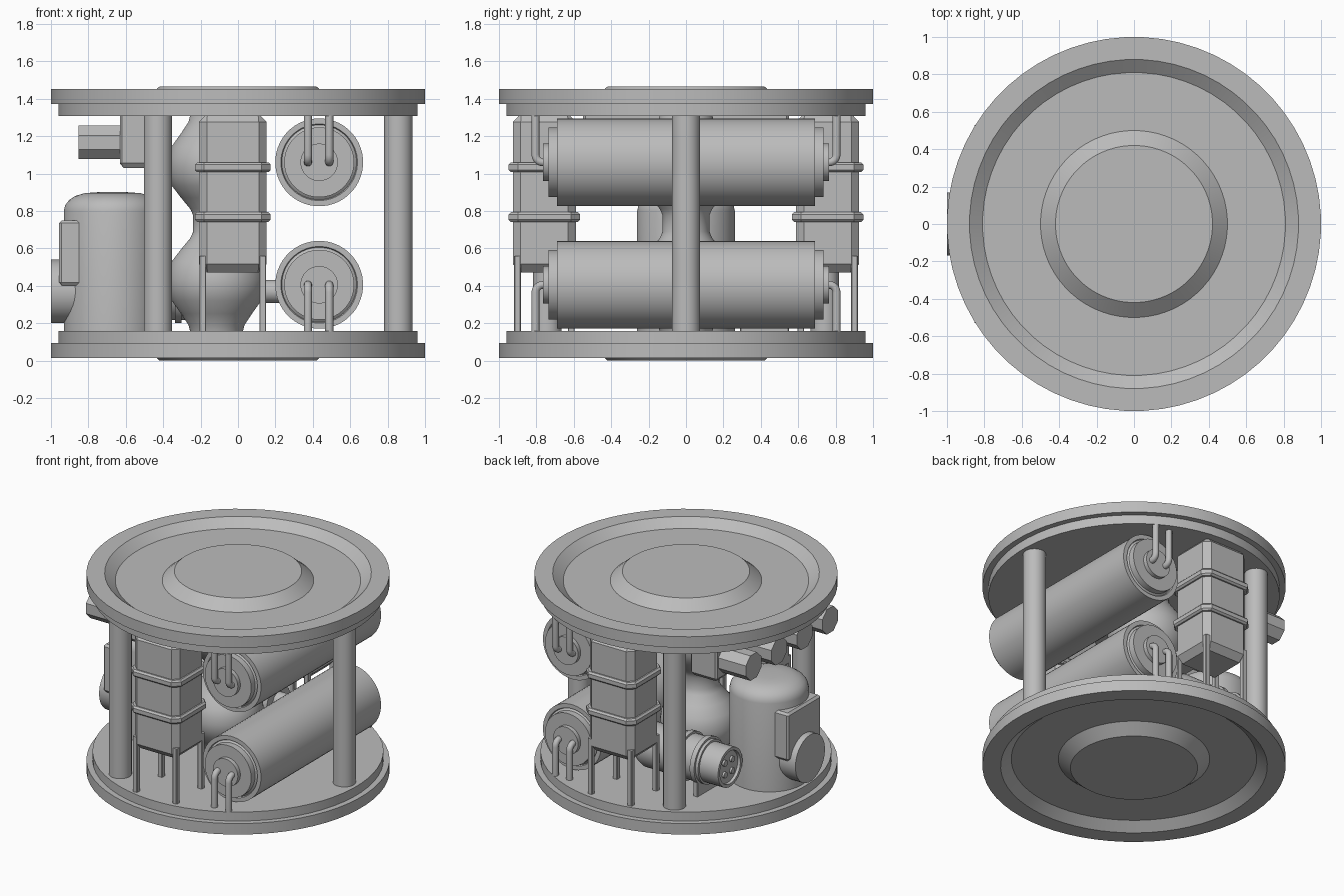
import bpy, bmesh, math
from mathutils import Vector, Matrix

if "Cube" in bpy.data.objects:
    bpy.data.objects.remove(bpy.data.objects["Cube"])

mat = bpy.data.materials.new("mid_grey")
mat.diffuse_color = (0.5, 0.5, 0.5, 1)
mat.use_nodes = True
mat.node_tree.nodes["Principled BSDF"].inputs["Base Color"].default_value = mat.diffuse_color
AX = {'X': Matrix.Rotation(math.pi / 2, 3, 'Y'), 'Y': Matrix.Rotation(-math.pi / 2, 3, 'X'),
      'Z': Matrix.Identity(3)}


def finish(name, bm, smooth=True):
    bmesh.ops.recalc_face_normals(bm, faces=bm.faces)
    me = bpy.data.meshes.new(name)
    bm.to_mesh(me)
    bm.free()
    me.materials.append(mat)
    ob = bpy.data.objects.new(name, me)
    bpy.context.collection.objects.link(ob)
    if smooth:
        bpy.ops.object.select_all(action='DESELECT')
        ob.select_set(True)
        bpy.context.view_layer.objects.active = ob
        bpy.ops.object.shade_smooth_by_angle(angle=math.radians(32))
    return ob


def loft(bm, rings):
    """Skin closed rings of points and cap both ends."""
    vs = [[bm.verts.new(p) for p in r] for r in rings]
    n = len(vs[0])
    for a, b in zip(vs, vs[1:]):
        for i in range(n):
            bm.faces.new((a[i], a[(i + 1) % n], b[(i + 1) % n], b[i]))
    bm.faces.new(vs[0][::-1])
    bm.faces.new(vs[-1])


def turned(name, prof, loc=(0, 0, 0), axis='Z', seg=32, smooth=True):
    """Turned solid from (radius, position along axis) pairs."""
    bm = bmesh.new()
    off = Vector(loc)
    rings = []
    for r, h in prof:
        rings.append([off + AX[axis] @ Vector((r * math.cos((i + .5) * math.tau / seg),
                                               r * math.sin((i + .5) * math.tau / seg), h))
                      for i in range(seg)])
    loft(bm, rings)
    return finish(name, bm, smooth)


def rod(name, r, a, b, loc, axis='Z', seg=24, smooth=True):
    return turned(name, [(r, a), (r, b)], loc, axis, seg, smooth)


def block(name, cx, cy, hx, hy, c, levels):
    """Box with chamfered upright corners; levels are (z, inset)."""
    bm = bmesh.new()
    rings = []
    for z, ins in levels:
        x, y = hx - ins, hy - ins
        k = max(c - ins, 0.004)
        rings.append([(cx + px, cy + py, z) for px, py in
                      ((x - k, -y), (x, -y + k), (x, y - k), (x - k, y),
                       (-x + k, y), (-x, y - k), (-x, -y + k), (-x + k, -y))])
    loft(bm, rings)
    return finish(name, bm, False)


def pipe(name, pts, r):
    """Round pipe through points with a rounded bend."""
    cu = bpy.data.curves.new(name, 'CURVE')
    cu.dimensions = '3D'
    cu.bevel_depth = r
    cu.bevel_resolution = 3
    cu.use_fill_caps = True
    sp = cu.splines.new('POLY')
    sp.points.add(len(pts) - 1)
    for p, q in zip(sp.points, pts):
        p.co = (*q, 1)
    cu.materials.append(mat)
    ob = bpy.data.objects.new(name, cu)
    bpy.context.collection.objects.link(ob)


# End plates: stepped rim, ring recess and raised centre
MID = 0.7325
plate = [(0.96, 0.575), (0.96, 0.64), (1.0, 0.64), (1.0, 0.72), (0.88, 0.72),
         (0.81, 0.665), (0.50, 0.665), (0.42, 0.7325)]
turned("top_plate", plate, (0, 0, MID), seg=64)
turned("bottom_plate", [(r, -h) for r, h in plate], (0, 0, MID), seg=64)

# Three pillars
for i in range(3):
    a = i * math.tau / 3
    rod(f"pillar_{i}", 0.076, 0.15, 1.32, (0.857 * math.cos(a), 0.857 * math.sin(a), 0))

# Two horizontal tanks with stepped ends and bent pipes
for name, z, d in (("upper", 1.06, 1), ("lower", 0.405, -1)):
    half = [(0.10, 0.765), (0.10, 0.735), (0.187, 0.735), (0.187, 0.69),
            (0.20, 0.68), (0.205, 0.69), (0.235, 0.69)]
    turned(f"{name}_tank", [(r, -h) for r, h in half] + half[::-1], (0.434, 0, z), 'Y', 48)
    for s in (-1, 1):
        for x in (0.374, 0.488):
            pts = [(x, s * 0.75, z)]
            for k in range(6):
                a = k * math.pi / 10
                pts.append((x, s * (0.765 + 0.04 * math.sin(a)), z + d * 0.04 * (1 - math.cos(a))))
            pts.append((x, s * 0.805, z + d * 0.25))
            pipe(f"{name}_tank_pipe", pts, 0.022)

# Double-bulb vessel in the middle
bulb = [(0.14, 0.15), (0.15, 0.19), (0.19, 0.25), (0.24, 0.32), (0.262, 0.38), (0.265, 0.43),
        (0.258, 0.48), (0.24, 0.53), (0.19, 0.595), (0.14, 0.655), (0.125, 0.69)]
turned("vessel", bulb + [(r, 2 * MID - z) for r, z in bulb[::-1]], (-0.115, 0, 0), seg=40)

# Banded box columns, front and back, each on four legs
CX = -0.028
for s, side in ((-1, "front"), (1, "back")):
    cy = s * 0.757
    block(f"{side}_column", CX, cy, 0.181, 0.169, 0.042,
          [(0.47, 0.042), (0.515, 0), (1.275, 0), (1.32, 0.042)])
    for z in (1.033, 0.767):
        block(f"{side}_column_band", CX, cy, 0.203, 0.191, 0.05,
              [(z - 0.026, 0.012), (z - 0.014, 0), (z + 0.014, 0), (z + 0.026, 0.012)])
    for lx in (-0.16, 0.16):
        for ly in (-0.144, 0.144):
            block(f"{side}_column_leg", CX + lx, cy + ly, 0.018, 0.018, 0.004,
                  [(0.15, 0), (0.56, 0)])

# Domed tank with its control box and round cover
turned("domed_tank", [(0.262, 0.15), (0.262, 0.80), (0.255, 0.83), (0.235, 0.857),
                      (0.20, 0.88), (0.15, 0.895), (0.08, 0.9)], (-0.67, 0, 0), seg=40)
block("control_box", -0.865, 0, 0.091, 0.19, 0.012,
      [(0.40, 0.015), (0.418, 0), (0.735, 0), (0.75, 0.015)])
turned("round_cover", [(0.17, -0.12), (0.17, 0.07), (0.16, 0.08)], (-0.88, 0, 0.37), 'X', 32) \
    .name = "round_cover"
rod("cover_front", 0.165, -0.962, -0.87, (0, 0, 0.37), 'X', 32)

# Horizontal motor with recessed socket end, flange and stand
MY, MZ = 0.42, 0.37
turned("motor", [(0.115, -0.63), (0.118, -0.65), (0.14, -0.65), (0.14, -0.50), (0.155, -0.50),
                 (0.155, -0.02), (0.13, 0.03), (0.062, 0.03), (0.062, 0.30)],
       (0, MY, MZ), 'X', 32)
for x in (-0.46, -0.32):
    rod("motor_flange", 0.17, x - 0.018, x + 0.018, (0, MY, MZ), 'X', 32)
block("motor_stand", -0.46, MY, 0.018, 0.13, 0.004, [(0.15, 0), (0.37, 0)])
for a in range(4):
    t = math.pi / 4 + a * math.pi / 2
    rod("motor_terminal", 0.022, -0.645, -0.62,
        (0, MY + 0.06 * math.cos(t), MZ + 0.06 * math.sin(t)), 'X', 12)

# Manifold box under the top plate with four nozzles
block("manifold_box", -0.525, 0, 0.107, 0.55, 0.012, [(1.03, 0.02), (1.055, 0), (1.32, 0)])
for y in (-0.44, -0.147, 0.147, 0.44):
    rod("manifold_nozzle", 0.098, -0.853, -0.60, (0, y, 1.167), 'X', 8, False)
